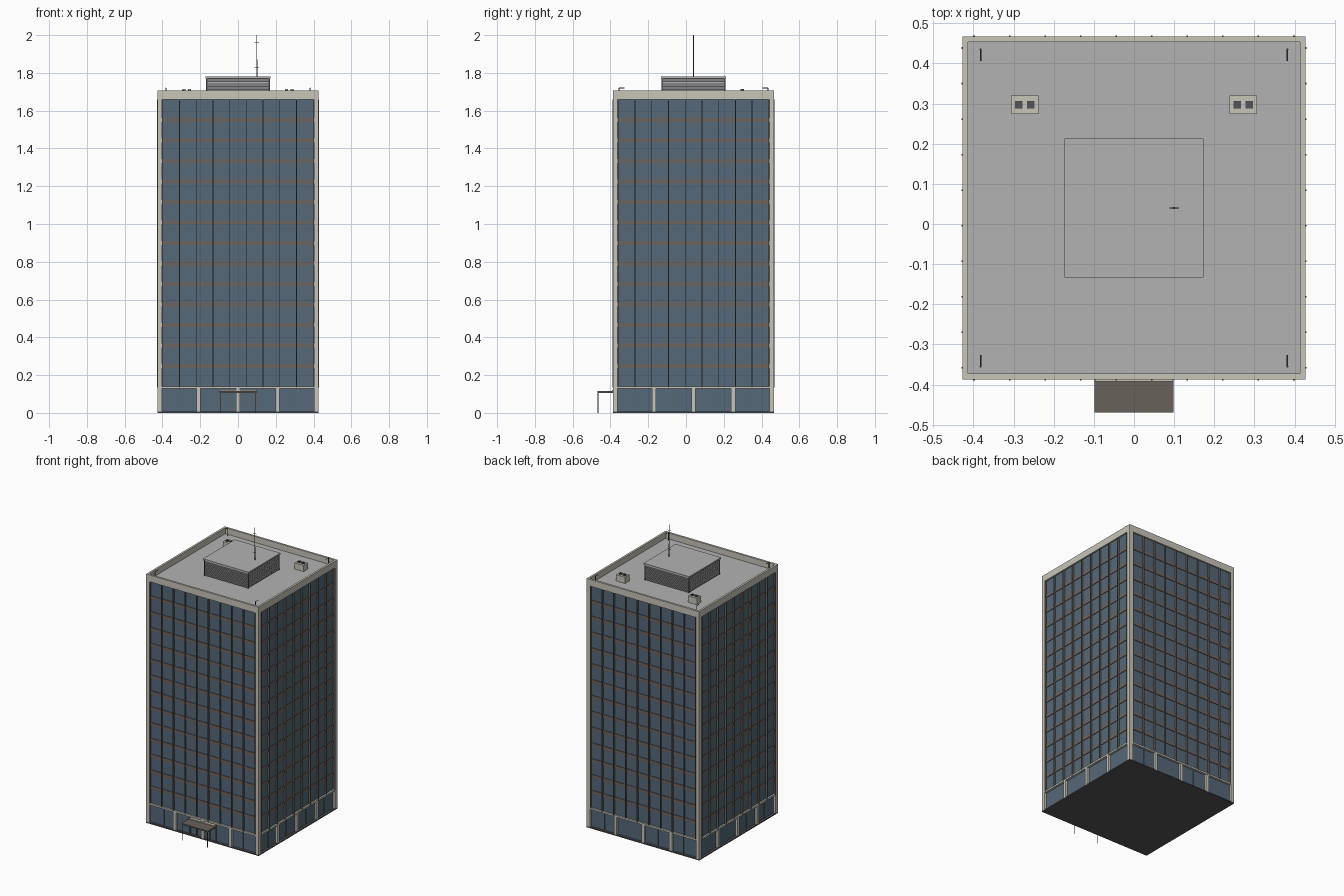
import bpy, bmesh, math
from mathutils import Matrix, Vector

if "Cube" in bpy.data.objects:
    bpy.data.objects.remove(bpy.data.objects["Cube"])

CY = 0.04          # tower centre in y
H = 0.427          # tower half width
FLOORS, BAYS = 14, 9
Z0, Z1, TOP = 0.14, 1.66, 1.706
ROOF = 1.665


def mat(name, *rgb):
    m = bpy.data.materials.new(name)
    m.diffuse_color = (*rgb, 1)
    m.use_nodes = True
    m.node_tree.nodes["Principled BSDF"].inputs["Base Color"].default_value = m.diffuse_color
    return m


GLASS = mat("blue_glass", 0.09, 0.14, 0.19)
STONE = mat("pale_stone", 0.58, 0.56, 0.48)
BRONZE = mat("bronze", 0.14, 0.12, 0.10)
SPANDREL = mat("spandrel_brown", 0.15, 0.13, 0.12)
ROOFING = mat("roof_grey", 0.45, 0.45, 0.45)
DARK = mat("dark_metal", 0.09, 0.09, 0.10)


def build(name, boxes, material, sides=1, cyls=()):
    """Boxes (x0,x1,y0,y1,z0,z1) and rods (p, q, radius), repeated round the tower axis."""
    bm = bmesh.new()
    for k in range(sides):
        turn = Matrix.Translation((0, CY, 0)) @ Matrix.Rotation(k * math.pi / 2, 4, 'Z')
        for x0, x1, y0, y1, z0, z1 in boxes:
            m = (turn @ Matrix.Translation(((x0 + x1) / 2, (y0 + y1) / 2, (z0 + z1) / 2))
                 @ Matrix.Diagonal((x1 - x0, y1 - y0, z1 - z0, 1)))
            bmesh.ops.create_cube(bm, size=1, matrix=m)
        for p, q, r in cyls:
            p, q = Vector(p), Vector(q)
            m = (turn @ Matrix.Translation((p + q) / 2)
                 @ (q - p).to_track_quat('Z', 'Y').to_matrix().to_4x4())
            bmesh.ops.create_cone(bm, cap_ends=True, segments=10, radius1=r, radius2=r,
                                  depth=(q - p).length, matrix=m)
    me = bpy.data.meshes.new(name)
    bm.to_mesh(me)
    bm.free()
    ob = bpy.data.objects.new(name, me)
    bpy.context.collection.objects.link(ob)
    me.materials.append(material)
    return ob


# Coordinates below are relative to the tower axis; the front face is at y = -H.
# Glazed core and base
build("tower_glass", [(-0.416, 0.416, -0.416, 0.416, Z0, Z1)], GLASS)
build("lobby_glass", [(-0.412, 0.412, -0.412, 0.412, 0.008, Z0)], GLASS)
build("plinth", [(-H, H, -H, H, 0, 0.008)], DARK)

# Corner piers, lobby columns and ledge
build("corner_piers", [(0.402, H, -H, -0.402, 0.008, Z1)], STONE, 4)
build("lobby_columns", [(x - 0.011, x + 0.011, -0.426, -0.405, 0.008, 0.13)
                        for x in (-0.21, 0, 0.21)], STONE, 4)
build("lobby_ledge", [(-0.402, 0.402, -H, -0.405, 0.129, 0.141)], STONE, 4)
build("lobby_mullions", [(x - 0.0015, x + 0.0015, -0.415, -0.41, 0.008, 0.129)
                         for x in (-0.3, -0.105, 0.105, 0.3)], BRONZE, 4)

# Curtain wall
step = (Z1 - Z0) / FLOORS
build("spandrels", [(-0.402, 0.402, -0.420, -0.41, Z0 + i * step - 0.011, Z0 + i * step + 0.011)
                    for i in range(1, FLOORS)], SPANDREL, 4)
bay = 0.797 / BAYS
build("mullions", [(x - 0.002, x + 0.002, -0.4295, -0.41, 0.135, Z1)
                   for x in [-0.3985 + i * bay for i in range(BAYS + 1)]], BRONZE, 4)

# Parapet and roof
build("parapet", [(-H, 0.413, -H, -0.413, Z1, TOP)], STONE, 4)
build("roof_deck", [(-0.414, 0.414, -0.414, 0.414, Z1 - 0.005, ROOF)], ROOFING)

# Plant room with louvred walls
build("plant_room", [(-0.163, 0.163, -0.163, 0.163, ROOF, 1.772)], DARK)
build("plant_room_louvres", [(-0.168, 0.168, -0.168, -0.162, z, z + 0.004)
                             for z in [ROOF + 0.006 + i * 0.0085 for i in range(12)]], ROOFING, 4)
build("plant_room_posts", [(0.162, 0.169, -0.169, -0.162, ROOF, 1.772)], DARK, 4)
build("plant_room_roof", [(-0.173, 0.173, -0.173, 0.173, 1.771, 1.781)], ROOFING)

# Mast with crossbars
build("mast", [], DARK, cyls=[((0.1, 0, 1.78), (0.1, 0, 1.87), 0.003),
                              ((0.1, 0, 1.86), (0.1, 0, 2.0), 0.002)]
      + [((0.1 - 0.012, 0, z), (0.1 + 0.012, 0, z), 0.0013) for z in (1.83, 1.96)])

# Rooftop cooling units with paired fan grilles
units, fans, slats = [], [], []
for sx in (-0.272, 0.272):
    units.append((sx - 0.034, sx + 0.034, 0.234, 0.280, ROOF, 1.708))
    for fx in (sx - 0.015, sx + 0.015):
        fans.append((fx - 0.009, fx + 0.009, 0.248, 0.266, 1.706, 1.711))
        slats += [(fx + d - 0.001, fx + d + 0.001, 0.248, 0.266, 1.710, 1.714)
                  for d in (-0.007, 0, 0.007)]
build("cooling_units", units, STONE)
build("cooling_fans", fans, DARK)
build("cooling_fan_slats", slats, DARK)

# Window-cleaning davits near the roof corners
rods = []
for x in (-0.382, 0.382):
    for s in (-1, 1):
        rods += [((x, s * 0.395, ROOF), (x, s * 0.395, 1.721), 0.0025),
                 ((x, s * 0.395, 1.72), (x, s * 0.366, 1.72), 0.0018)]
build("davits", [], DARK, cyls=rods)

# Entrance canopy, posts and doors
build("canopy", [(-0.099, 0.099, -0.509, -0.41, 0.106, 0.115)], BRONZE)
build("canopy_fascia", [(-0.097, 0.097, -0.432, -0.41, 0.115, 0.121)], STONE)
build("canopy_posts", [], DARK, cyls=[((x, -0.505, 0), (x, -0.505, 0.107), 0.0025)
                                      for x in (-0.094, 0.094)])
build("entrance_door_frames", [(x - 0.002, x + 0.002, -0.419, -0.41, 0.008, 0.106)
                               for x in (-0.097, -0.05, 0.05, 0.097)], BRONZE)
